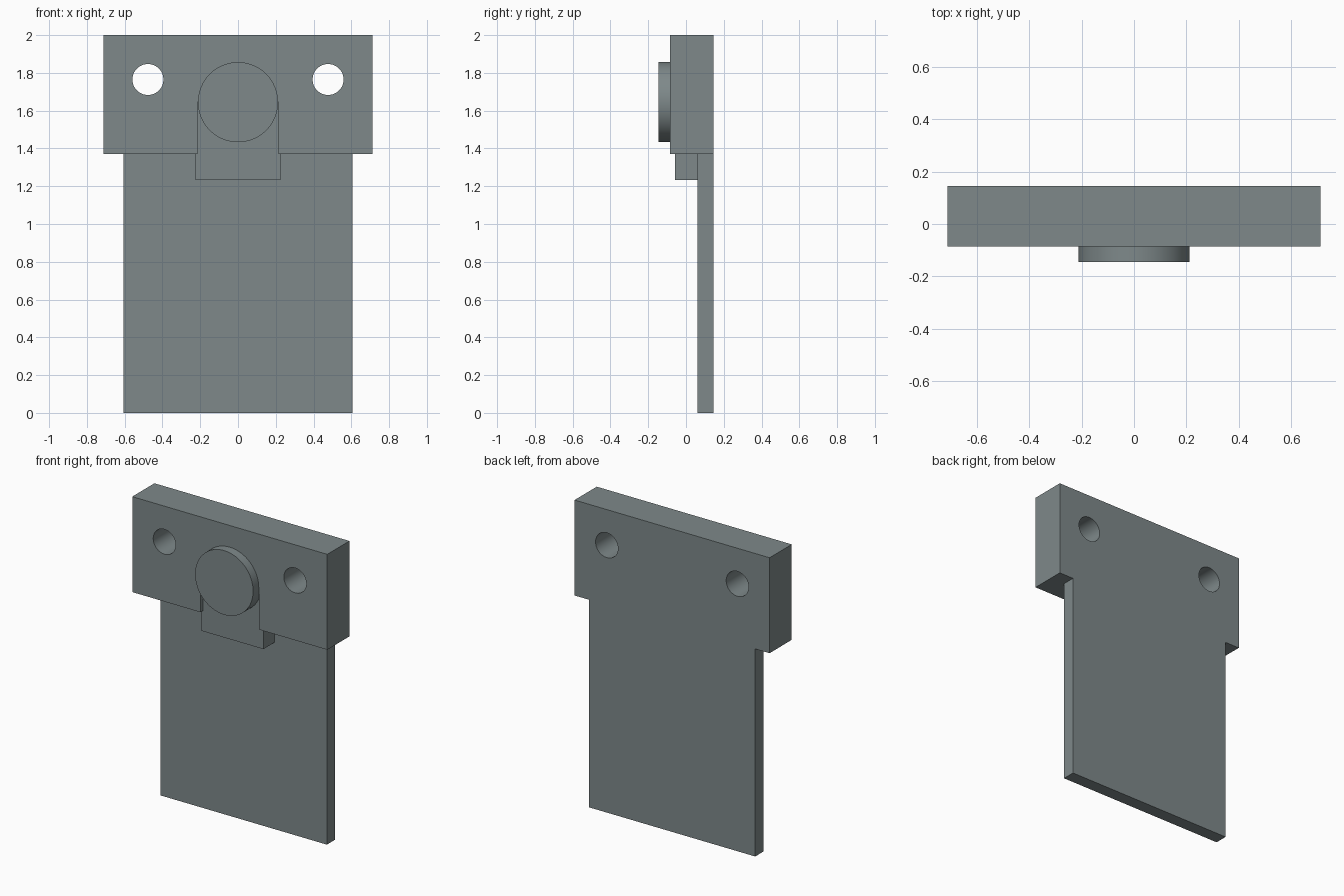
import bpy
import math

if "Cube" in bpy.data.objects:
    bpy.data.objects.remove(bpy.data.objects["Cube"])

steel = bpy.data.materials.new("grey_steel")
steel.diffuse_color = (0.21, 0.25, 0.255, 1)
steel.use_nodes = True
steel.node_tree.nodes["Principled BSDF"].inputs["Base Color"].default_value = steel.diffuse_color

BACK, FRONT, RECESS = 0.145, -0.086, -0.057


def box(name, x0, x1, y0, y1, z0, z1):
    bpy.ops.mesh.primitive_cube_add(
        size=1, location=((x0 + x1) / 2, (y0 + y1) / 2, (z0 + z1) / 2))
    ob = bpy.context.object
    ob.name = name
    ob.scale = (x1 - x0, y1 - y0, z1 - z0)
    bpy.ops.object.transform_apply(location=False, rotation=False, scale=True)
    ob.data.materials.append(steel)
    return ob


def rod(name, x, z, radius, y0, y1):
    bpy.ops.mesh.primitive_cylinder_add(
        vertices=64, radius=radius, depth=y1 - y0,
        location=(x, (y0 + y1) / 2, z), rotation=(math.pi / 2, 0, 0))
    ob = bpy.context.object
    ob.name = name
    ob.data.materials.append(steel)
    return ob


def cut(target, cutter):
    mod = target.modifiers.new("cut", 'BOOLEAN')
    mod.operation = 'DIFFERENCE'
    mod.solver = 'EXACT'
    mod.object = cutter
    bpy.context.view_layer.objects.active = target
    bpy.ops.object.modifier_apply(modifier=mod.name)
    bpy.data.objects.remove(cutter)


# Thick head block with a shallow slot and two through holes
head = box("head_block", -0.712, 0.712, FRONT, BACK, 1.37, 2.0)
cut(head, box("slot_cutter", -0.214, 0.214, -0.3, RECESS, 1.2, 1.645))
for side in (-1, 1):
    cut(head, rod("hole_cutter", side * 0.477, 1.765, 0.082, -0.4, 0.4))

# Thin plate hanging flush with the back of the head
box("hanging_plate", -0.607, 0.607, 0.06, BACK, 0.0, 1.37)

# Tab below the slot, in line with the slot floor
box("tab", -0.225, 0.225, RECESS, 0.06, 1.233, 1.37)

# Round button over the top of the slot
button = rod("round_button", 0, 1.645, 0.212, -0.145, RECESS)

# Smooth the round walls only
for ob in (head, button):
    bpy.ops.object.select_all(action='DESELECT')
    ob.select_set(True)
    bpy.context.view_layer.objects.active = ob
    bpy.ops.object.shade_smooth_by_angle(angle=math.radians(30))
